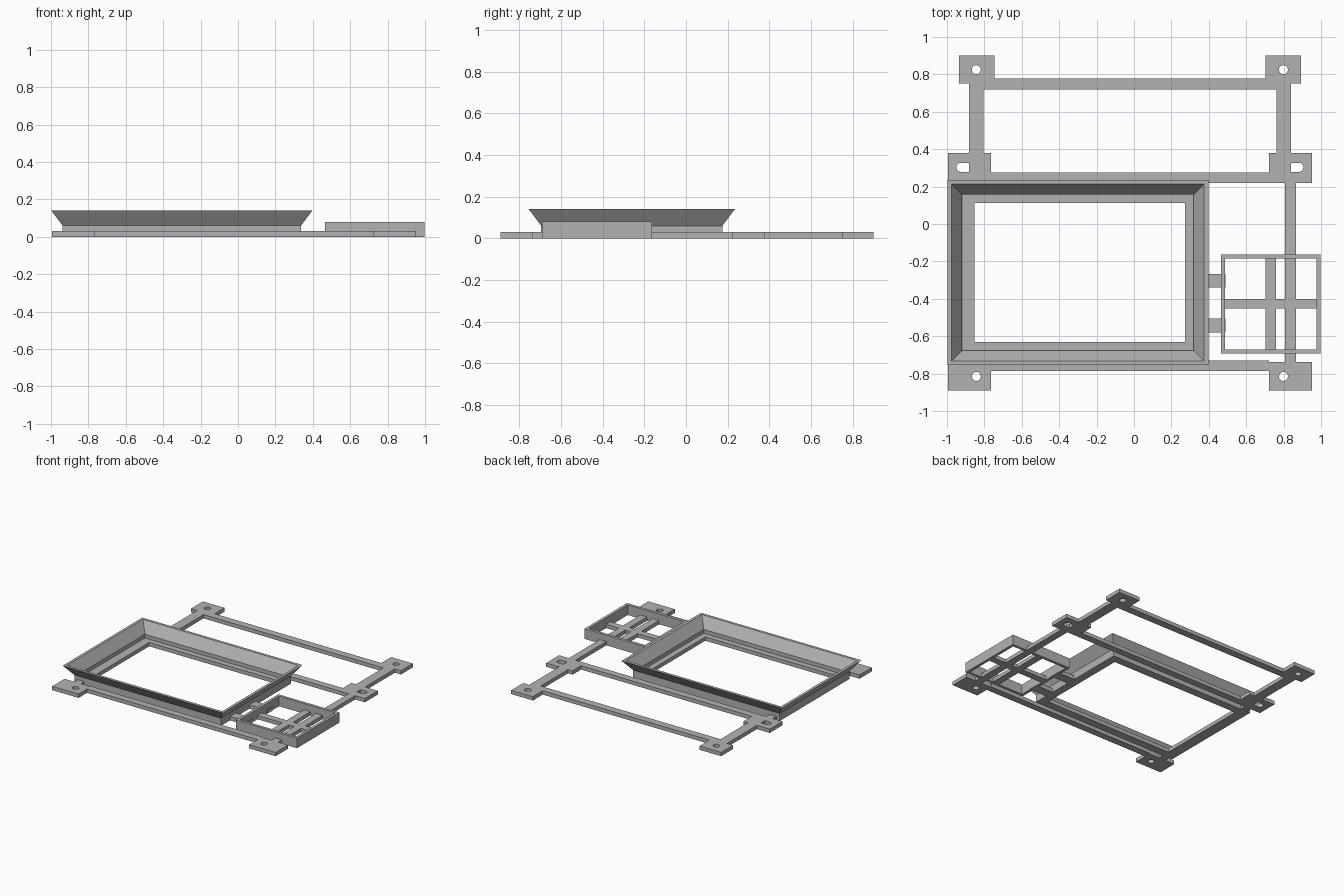
import bpy, bmesh, math

default = bpy.data.objects.get("Cube")
if default:
    bpy.data.objects.remove(default, do_unlink=True)

grey = bpy.data.materials.new("plain_grey")
grey.use_nodes = True
colour = (0.45, 0.45, 0.45, 1)
grey.diffuse_color = colour
grey.node_tree.nodes["Principled BSDF"].inputs["Base Color"].default_value = colour

THICK = 0.03          # frame thickness
MID = -0.022          # mirror line of the frame


def rect(x0, x1, y0, y1):
    return [(x0, y0), (x1, y0), (x1, y1), (x0, y1)]


def circle(cx, cy, r, n=24):
    return [(cx + r * math.cos(2 * math.pi * i / n),
             cy + r * math.sin(2 * math.pi * i / n)) for i in range(n)]


def half_slot(flat, tip, cy, r, n=12):
    """Slot with one flat end and one round end."""
    s = 1 if tip > flat else -1
    arc = [(-math.pi / 2 + math.pi * i / n) for i in range(n + 1)]
    return ([(flat, cy - r)]
            + [(tip - s * r + s * r * math.cos(a), cy + r * math.sin(a)) for a in arc]
            + [(flat, cy + r)])


def plate(name, outlines, height=THICK):
    """Flat plate on the ground; outlines after the first are holes."""
    curve = bpy.data.curves.new(name, "CURVE")
    curve.dimensions = "2D"
    curve.fill_mode = "BOTH"
    curve.extrude = height / 2
    for pts in outlines:
        sp = curve.splines.new("POLY")
        sp.points.add(len(pts) - 1)
        for p, (x, y) in zip(sp.points, pts):
            p.co = (x, y, height / 2, 1)
        sp.use_cyclic_u = True
    temp = bpy.data.objects.new(name + "_outline", curve)
    bpy.context.collection.objects.link(temp)
    bpy.context.view_layer.update()
    deps = bpy.context.evaluated_depsgraph_get()
    mesh = bpy.data.meshes.new_from_object(temp.evaluated_get(deps))
    bpy.data.objects.remove(temp, do_unlink=True)
    # lift so the plate rests on the ground, and weld the caps to the rim
    bm = bmesh.new()
    bm.from_mesh(mesh)
    bmesh.ops.remove_doubles(bm, verts=bm.verts, dist=1e-5)
    low = min(v.co.z for v in bm.verts)
    for v in bm.verts:
        v.co.z -= low
    bmesh.ops.recalc_face_normals(bm, faces=bm.faces)
    bm.to_mesh(mesh)
    bm.free()
    mesh.name = name
    return finish(name, mesh)


def finish(name, mesh):
    mesh.materials.clear()
    mesh.materials.append(grey)
    for p in mesh.polygons:
        p.use_smooth = False
        p.material_index = 0
    ob = bpy.data.objects.new(name, mesh)
    bpy.context.collection.objects.link(ob)
    return ob


def rect_ring(name, base, profile):
    """Sweep a closed (offset, z) profile round a rectangle with mitred corners."""
    x0, x1, y0, y1 = base
    bm = bmesh.new()
    loops = [[bm.verts.new((x, y, z)) for x, y in rect(x0 - o, x1 + o, y0 - o, y1 + o)]
             for o, z in profile]
    for a, b in zip(loops, loops[1:] + loops[:1]):
        for i in range(4):
            j = (i + 1) % 4
            bm.faces.new((a[i], a[j], b[j], b[i]))
    bmesh.ops.recalc_face_normals(bm, faces=bm.faces)
    mesh = bpy.data.meshes.new(name)
    bm.to_mesh(mesh)
    bm.free()
    return finish(name, mesh)


def flip(pts, axis=MID):
    return [(2 * axis - x, y) for x, y in pts]


# Mounting frame: mirrored pads and rails
for side, m in (("right", lambda p: p), ("left", flip)):
    plate(f"rear_pad_{side}", [m(rect(-0.936, -0.747, 0.752, 0.90)),
                               m(circle(-0.843, 0.825, 0.024))])
    plate(f"middle_pad_{side}", [m(rect(-0.995, -0.765, 0.22, 0.38)),
                                 m(half_slot(-0.883, -0.95, 0.303, 0.024))])
    plate(f"front_pad_{side}", [m(rect(-0.995, -0.765, -0.89, -0.737)),
                                m(circle(-0.843, -0.815, 0.024))])
    plate(f"rear_side_rail_{side}", [m(rect(-0.883, -0.805, 0.38, 0.752))])
    plate(f"front_side_rail_{side}", [m(rect(-0.91, -0.852, -0.737, 0.22))])
plate("rear_rail", [rect(-0.805, 0.761, 0.72, 0.778)])
plate("middle_rail", [rect(-0.765, 0.721, 0.22, 0.275)])
plate("front_rail", [rect(-0.765, 0.721, -0.785, -0.73)])

# Large bezel: upright walls, inner lip and a flared rim
rect_ring("flared_bezel", (-0.938, 0.337, -0.695, 0.175), [
    (-0.063, 0), (0, 0), (0, 0.06), (0.06, 0.14), (0.038, 0.14),
    (-0.018, 0.06), (-0.018, THICK), (-0.063, THICK)])

# Small tray with a cross brace, joined to the bezel by two tabs
rect_ring("tray_wall", (0.465, 0.998, -0.692, -0.163), [
    (0, 0), (0, 0.08), (-0.022, 0.08), (-0.022, 0)])
plate("tray_brace_long", [rect(0.487, 0.976, -0.453, -0.40)])
plate("tray_brace_cross", [rect(0.703, 0.76, -0.67, -0.185)])
for i, y in enumerate((-0.303, -0.543)):
    plate(f"joining_tab_{i + 1}", [rect(0.337, 0.49, y - 0.037, y + 0.037)])
